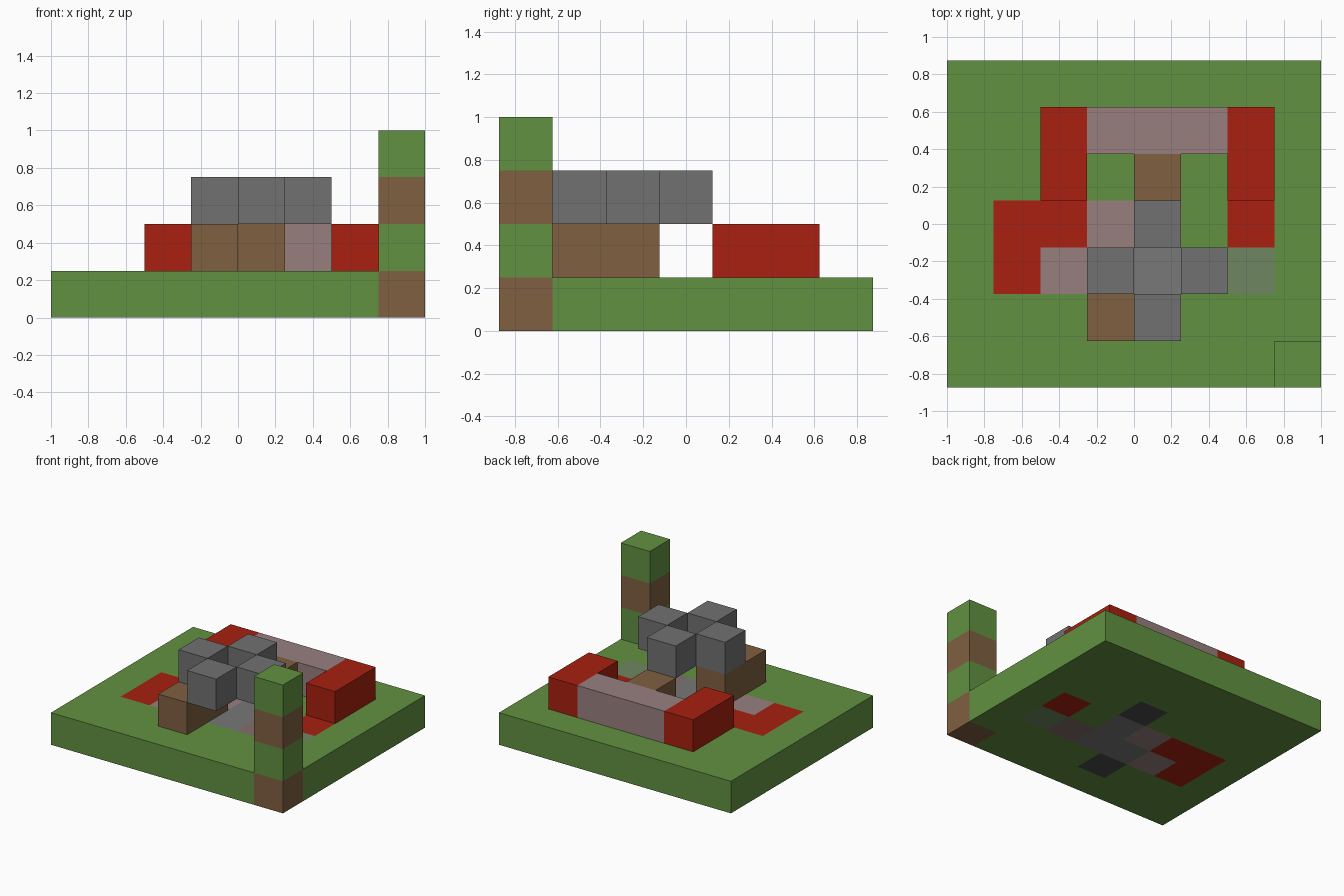
import bpy
import bmesh
from mathutils import Matrix, Vector

old = bpy.data.objects.get("Cube")
if old:
    bpy.data.objects.remove(old, do_unlink=True)

U = 0.25                                # edge of one block
CORNER = Vector((-1.0, -0.875, 0.0))    # front right lower corner of the block grid


def material(name, r, g, b):
    """Flat colour from display values, stored as linear."""
    rgb = [((c / 255 + 0.055) / 1.055) ** 2.4 for c in (r, g, b)]
    m = bpy.data.materials.new(name)
    m.use_nodes = True
    m.diffuse_color = (*rgb, 1)
    m.node_tree.nodes["Principled BSDF"].inputs["Base Color"].default_value = (*rgb, 1)
    return m


COLOURS = {
    "G": material("grass green", 98, 145, 65),
    "B": material("earth brown", 127, 96, 65),
    "R": material("brick red", 168, 32, 16),
    "P": material("dusty pink", 152, 127, 127),
    "S": material("stone grey", 113, 113, 113),
    "L": material("floor grey", 120, 120, 121),
    "D": material("dark grey", 75, 75, 75),
    "M": material("moss grey", 110, 135, 97),
    "T": material("taupe", 132, 110, 106),
}


def make_object(name, bm, mats):
    mesh = bpy.data.meshes.new(name)
    bm.to_mesh(mesh)
    bm.free()
    for m in mats:
        mesh.materials.append(m)
    ob = bpy.data.objects.new(name, mesh)
    bpy.context.collection.objects.link(ob)
    return ob


def block(name, colour, cell, size=(1, 1, 1)):
    """Box given by its first grid cell and its size in cells."""
    bm = bmesh.new()
    dims = Vector(size) * U
    centre = CORNER + Vector(cell) * U + dims / 2
    bmesh.ops.create_cube(bm, size=1, matrix=Matrix.LocRotScale(centre, None, dims))
    return make_object(name, bm, [COLOURS[colour]])


# Ground slab: one letter per cell, back row first
FLOOR = ["GGGGGGGG",
         "GGGGGGGG",
         "GGGGDGGG",
         "GRRPLGRG",
         "GRPLLTMG",
         "GGGDGGGG",
         "GGGGGGGB"]
keys = list(COLOURS)
bm = bmesh.new()
bmesh.ops.create_grid(bm, x_segments=8, y_segments=7, size=0.5,
                      matrix=Matrix.LocRotScale(Vector((0, 0, U)), None, Vector((2, 1.75, 1))))
for f in bm.faces:
    cell = (f.calc_center_median() - CORNER) / U
    f.material_index = keys.index(FLOOR[6 - int(cell.y)][int(cell.x)])
slab = make_object("ground_slab", bm, COLOURS.values())
solid = slab.modifiers.new("thickness", "SOLIDIFY")
solid.thickness = U
solid.offset = -1

# Low wall at the back with red ends
block("right_red_wall", "R", (2, 4, 1), (1, 2, 1))
block("left_red_wall", "R", (6, 4, 1), (1, 2, 1))
block("back_pink_wall", "P", (3, 5, 1), (3, 1, 1))

# Brown blocks inside
block("front_brown_block", "B", (3, 1, 1), (1, 2, 1))
block("back_brown_block", "B", (4, 4, 1))

# Ring of four raised stones around an open middle
for side, cell in {"right": (3, 2, 2), "left": (5, 2, 2),
                   "front": (4, 1, 2), "back": (4, 3, 2)}.items():
    block(side + "_stone", "S", cell)

# Banded corner post
for level, colour in enumerate("GBG", start=1):
    block("post_band_%d" % level, colour, (7, 0, level))
